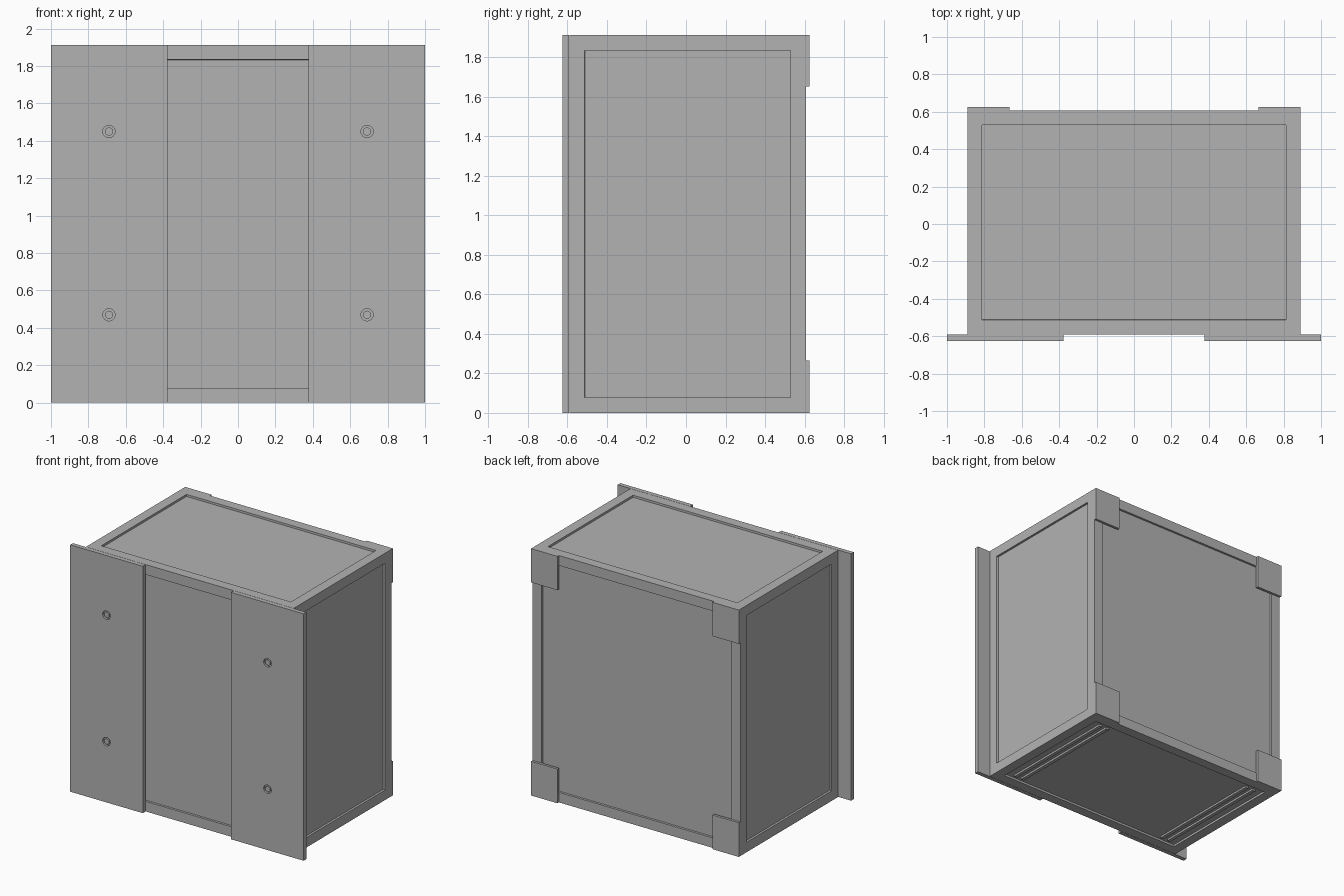
import bpy, bmesh, math
from mathutils import Matrix

if "Cube" in bpy.data.objects:
    bpy.data.objects.remove(bpy.data.objects["Cube"])

grey = bpy.data.materials.new("plain grey")
grey.diffuse_color = (0.45, 0.45, 0.45, 1)
grey.use_nodes = True
grey.node_tree.nodes["Principled BSDF"].inputs["Base Color"].default_value = grey.diffuse_color


def finish(name, bm):
    me = bpy.data.meshes.new(name)
    bmesh.ops.recalc_face_normals(bm, faces=bm.faces)
    bm.to_mesh(me)
    bm.free()
    me.materials.append(grey)
    ob = bpy.data.objects.new(name, me)
    bpy.context.collection.objects.link(ob)
    return ob


def box_bm(x0, x1, y0, y1, z0, z1):
    bm = bmesh.new()
    m = Matrix.Translation(((x0 + x1) / 2, (y0 + y1) / 2, (z0 + z1) / 2)) \
        @ Matrix.Diagonal((abs(x1 - x0), y1 - y0, z1 - z0, 1))
    bmesh.ops.create_cube(bm, size=1, matrix=m)
    return bm


def box(name, *b):
    return finish(name, box_bm(*b))


def disc(name, x, z, y0, y1, r, n):
    # cylinder along y
    bm = bmesh.new()
    m = Matrix.Translation((x, (y0 + y1) / 2, z)) @ Matrix.Rotation(math.pi / 2, 4, 'X')
    bmesh.ops.create_cone(bm, cap_ends=True, segments=n, radius1=r, radius2=r,
                          depth=y1 - y0, matrix=m)
    return finish(name, bm)


H = 1.912
W = 0.89

# Cabinet body: framed box with a shallow recessed panel on every side
bm = box_bm(-W, W, -0.59, 0.607, 0, H)
bmesh.ops.recalc_face_normals(bm, faces=bm.faces)
sides = bm.faces[:]
bmesh.ops.inset_individual(bm, faces=sides, thickness=0.11, depth=0)
bmesh.ops.inset_individual(bm, faces=sides, thickness=0.001, depth=-0.016)
finish("cabinet_body", bm)

for s, side in ((-1, "left"), (1, "right")):
    # Wide front plates with round screw pockets
    plate = box(side + "_front_plate", min(s * 0.378, s), max(s * 0.378, s),
                -0.625, -0.592, 0, H)
    for z in (0.47, 1.45):
        cutter = disc("pocket_cutter", s * 0.69, z, -0.65, -0.608, 0.033, 16)
        cutter.hide_render = True
        mod = plate.modifiers.new("pocket", 'BOOLEAN')
        mod.operation = 'DIFFERENCE'
        mod.object = cutter
        bpy.context.view_layer.objects.active = plate
        bpy.ops.object.modifier_apply(modifier=mod.name)
        bpy.data.objects.remove(cutter)
        disc(side + "_screw", s * 0.69, z, -0.622, -0.605, 0.022, 12)

    # Back corner pads
    for z0, z1, lvl in ((0, 0.265, "lower"), (1.65, H, "upper")):
        box(f"{side}_{lvl}_corner_pad", min(s * 0.665, s * W), max(s * 0.665, s * W),
            0.605, 0.625, z0, z1)

    # Pairs of runners under the base
    for x in (0.67, 0.735):
        box(side + "_base_runner", s * x - 0.014, s * x + 0.014, -0.478, 0.495, 0.001, 0.018)
